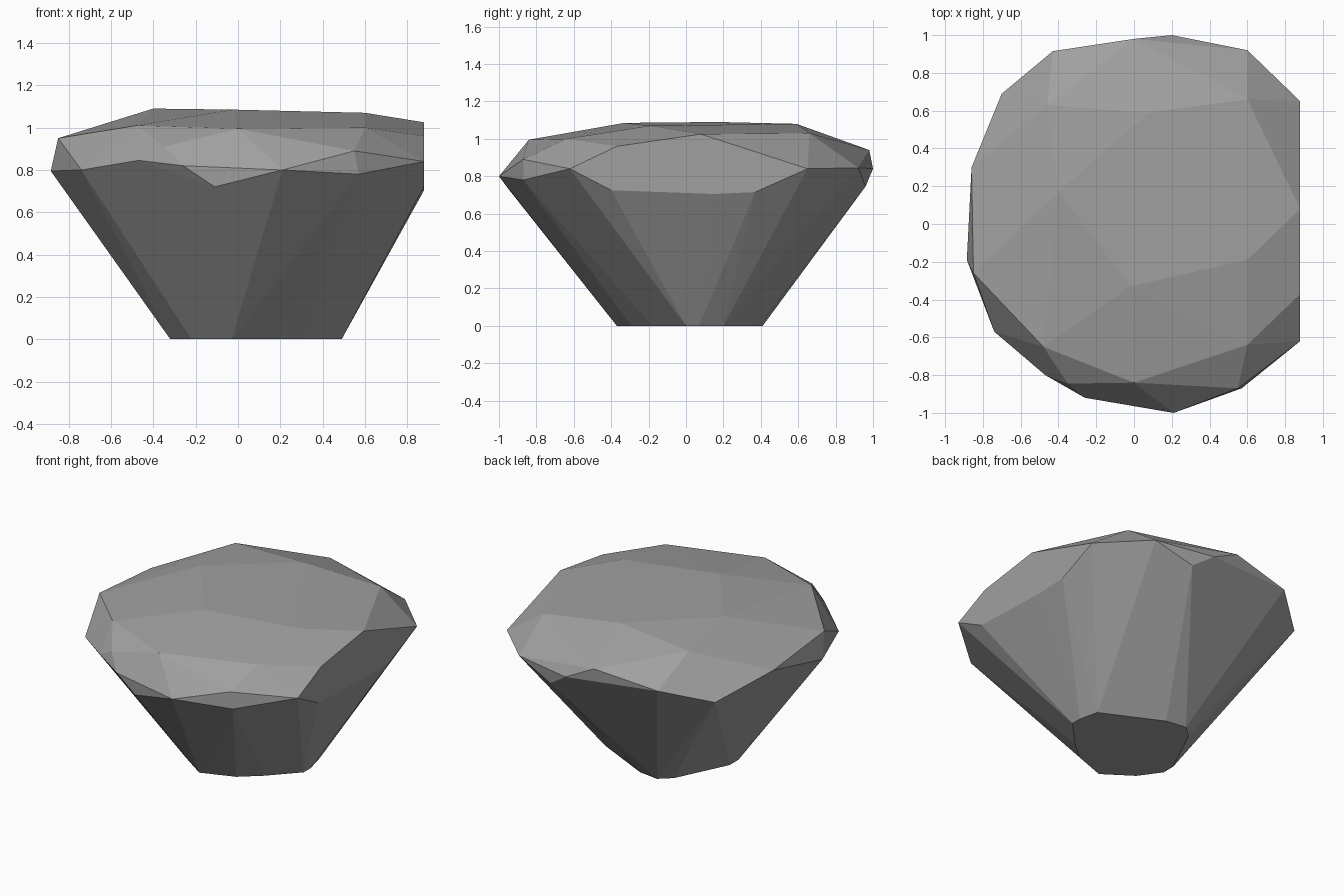
import bpy, bmesh

# Flat foot of the boulder (x, y at z = 0)
FOOT = [(.49, 0), (.49, .07), (.46, .20), (.07, .39), (-.07, .41), (-.15, .34),
        (-.32, -.01), (-.32, -.10), (-.22, -.24), (-.03, -.37), (.19, -.29), (.32, -.18)]

# Widest band, including the sheer side at x = 0.88
RIM = [(.88, -.62, .84), (.88, -.40, .725), (.88, .15, .705), (.88, .37, .715), (.88, .65, .84),
       (.60, .92, .845), (.34, .96, .745), (.20, 1, .84), (0, .98, .94), (-.43, .915, .88),
       (-.70, .69, .79), (-.86, .30, .90), (-.885, -.19, .795), (-.74, -.57, .80),
       (-.47, -.80, .845), (-.26, -.92, .82), (-.11, -.94, .72), (.21, -1, .80), (.57, -.87, .78)]

# Shallow crown
CROWN = [(.88, -.37, .96), (.88, .08, 1.025), (.60, .66, 1.03), (.08, .59, 1.08),
         (-.46, .63, 1.05), (-.40, .17, 1.09), (-.85, -.26, .95), (-.48, -.65, 1.01),
         (-.02, -.33, 1.085), (.60, -.19, 1.07), (0, -.84, .995), (.60, -.64, 1.0),
         (-.35, -.845, .91), (.55, -.87, .89)]

# Chipped stone: flat facets wrapped around the three bands
bm = bmesh.new()
for p in [(x, y, 0) for x, y in FOOT] + RIM + CROWN:
    bm.verts.new(p)
hull = bmesh.ops.convex_hull(bm, input=bm.verts[:])
loose = {g for g in hull["geom_interior"] + hull["geom_unused"] if isinstance(g, bmesh.types.BMVert)}
bmesh.ops.delete(bm, geom=list(loose), context='VERTS')
bmesh.ops.dissolve_limit(bm, angle_limit=0.02, verts=bm.verts[:], edges=bm.edges[:])
bmesh.ops.recalc_face_normals(bm, faces=bm.faces[:])

mesh = bpy.data.meshes.new("boulder")
bm.to_mesh(mesh)
bm.free()
stone = bpy.data.materials.new("stone_grey")
stone.diffuse_color = (.35, .35, .35, 1)
mesh.materials.append(stone)
bpy.context.collection.objects.link(bpy.data.objects.new("boulder", mesh))
